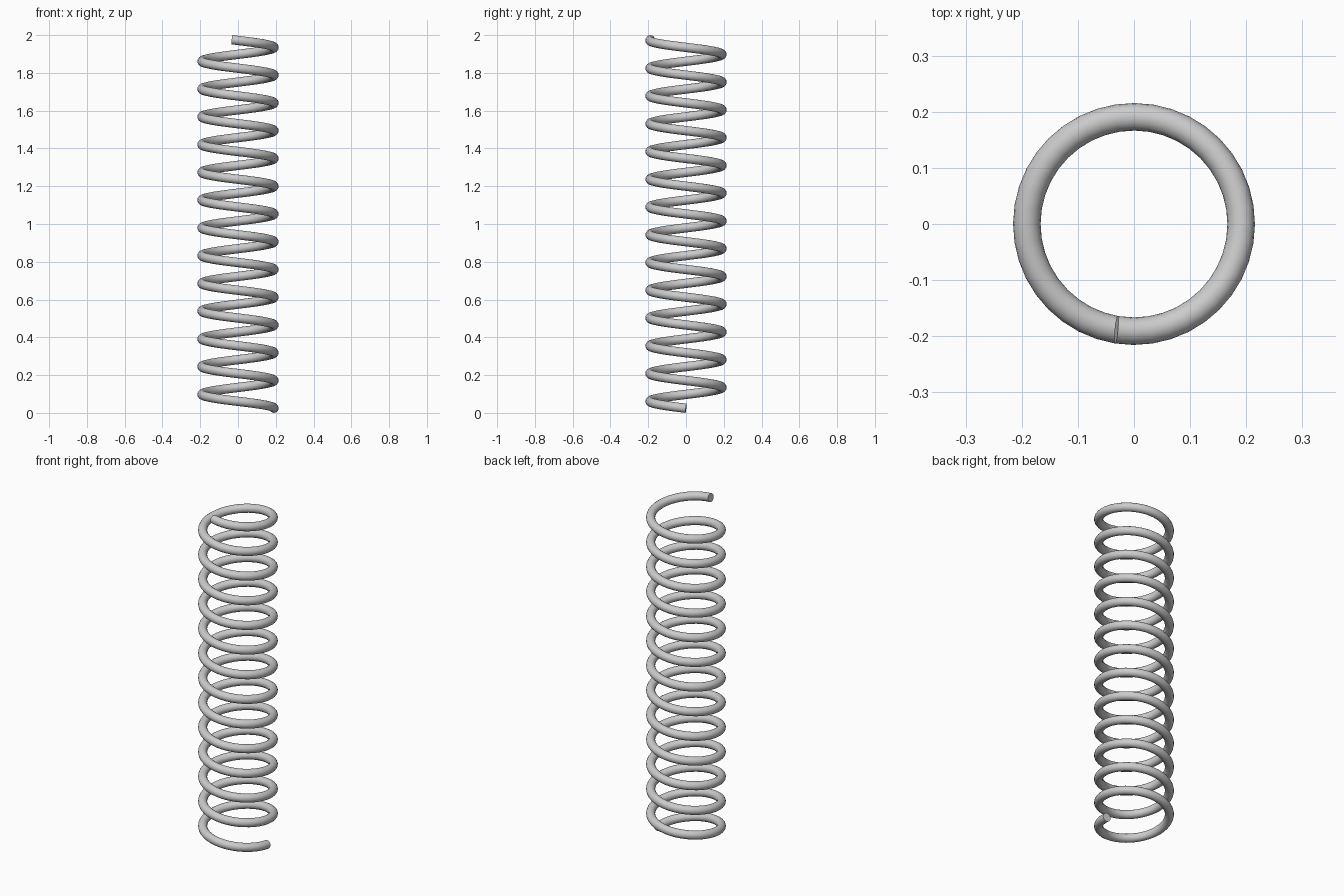
import bpy
import math

if "Cube" in bpy.data.objects:
    bpy.data.objects.remove(bpy.data.objects["Cube"])

COIL_RADIUS = 0.191      # centre line of the wire
WIRE_RADIUS = 0.0245
TURNS = 13 + 99.5 / 360  # clockwise going up, starting at +x
STEPS_PER_TURN = 40
Z_LOW, Z_HIGH = 0.0245, 1.9755

# Helical centre line
steps = round(TURNS * STEPS_PER_TURN)
curve = bpy.data.curves.new("coil_spring", "CURVE")
curve.dimensions = "3D"
curve.twist_mode = "Z_UP"
spline = curve.splines.new("POLY")
spline.points.add(steps)
for i, point in enumerate(spline.points):
    t = i / steps
    a = -2 * math.pi * TURNS * t
    z = Z_LOW + (Z_HIGH - Z_LOW) * t
    point.co = (COIL_RADIUS * math.cos(a), COIL_RADIUS * math.sin(a), z, 1)

# Round wire with flat capped ends
curve.bevel_depth = WIRE_RADIUS
curve.bevel_resolution = 6
curve.use_fill_caps = True

spring = bpy.data.objects.new("coil_spring", curve)
bpy.context.collection.objects.link(spring)
bpy.context.view_layer.objects.active = spring
spring.select_set(True)
bpy.ops.object.convert(target="MESH")
bpy.ops.object.shade_smooth_by_angle(angle=math.radians(40))
